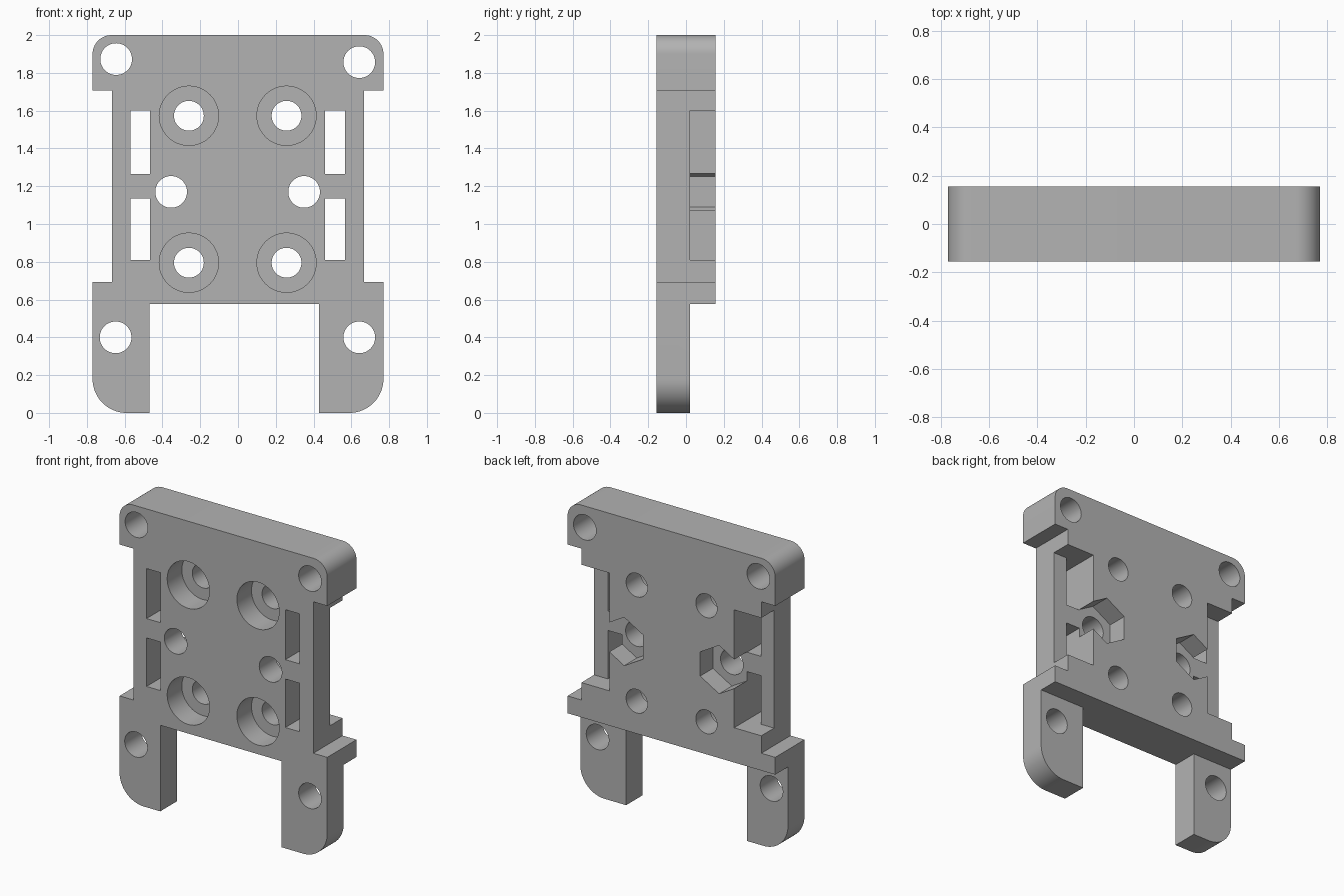
import bpy
import bmesh
from math import cos, sin, pi, radians

cube = bpy.data.objects.get("Cube")
if cube:
    bpy.data.objects.remove(cube, do_unlink=True)

FRONT, BACK, STEP, BORE = -0.155, 0.155, 0.02, 0.0
OVER = 0.1  # how far cutters reach past the surface

grey = bpy.data.materials.new("plain grey")
grey.use_nodes = True
colour = (0.45, 0.45, 0.45, 1)
grey.diffuse_color = colour
grey.node_tree.nodes["Principled BSDF"].inputs["Base Color"].default_value = colour


def prism(name, points, y0, y1):
    """Extrude an outline in x and z from y0 to y1."""
    bm = bmesh.new()
    face = bm.faces.new([bm.verts.new((x, y0, z)) for x, z in points])
    new = bmesh.ops.extrude_face_region(bm, geom=[face])["geom"]
    bmesh.ops.translate(bm, vec=(0, y1 - y0, 0),
                        verts=[v for v in new if isinstance(v, bmesh.types.BMVert)])
    bmesh.ops.recalc_face_normals(bm, faces=bm.faces)
    mesh = bpy.data.meshes.new(name)
    bm.to_mesh(mesh)
    bm.free()
    mesh.materials.append(grey)
    obj = bpy.data.objects.new(name, mesh)
    bpy.context.collection.objects.link(obj)
    return obj


def arc(x, z, r, start, end, steps):
    angles = [radians(start + (end - start) * i / steps) for i in range(steps + 1)]
    return [(x + r * cos(a), z + r * sin(a)) for a in angles]


def ring(x, z, r, sides=48, turn=0):
    return arc(x, z, r, turn, turn + 360, sides)[:-1]


def rect(x0, x1, z0, z1):
    return [(x0, z0), (x1, z0), (x1, z1), (x0, z1)]


# Plate outline: rounded shoulders, narrowed waist and two legs
W, WAIST, TOP_R, FOOT_R = 0.77, 0.667, 0.1, 0.18
outline = [(0.43, 0)]
outline += arc(W - FOOT_R, FOOT_R, FOOT_R, -90, 0, 16)
outline += [(W, 0.693), (WAIST, 0.693), (WAIST, 1.708), (W, 1.708)]
outline += arc(W - TOP_R, 2 - TOP_R, TOP_R, 0, 90, 12)
outline += arc(TOP_R - W, 2 - TOP_R, TOP_R, 90, 180, 12)
outline += [(-W, 1.708), (-WAIST, 1.708), (-WAIST, 0.693), (-W, 0.693)]
outline += arc(FOOT_R - W, FOOT_R, FOOT_R, 180, 270, 16)
outline += [(-0.468, 0), (-0.468, 0.577), (0.43, 0.577)]
plate = prism("mounting_plate", outline, FRONT, BACK)

cutters = []


def cut(points, y0=FRONT - OVER, y1=BACK + OVER):
    cutters.append(prism("cutter", points, y0, y1))


# Thinner legs
cut(rect(-1, 1, -OVER, 0.577), STEP)

# Side recesses open at the back, slots through them, and nut pockets
for inner, outer, edge, hole_x in ((-0.466, -0.57, -0.9, -0.354),
                                   (0.46, 0.566, 0.9, 0.35)):
    cut(rect(min(inner, edge), max(inner, edge), 0.81, 1.6), STEP)
    for z0, z1 in ((0.81, 1.135), (1.265, 1.6)):
        cut(rect(min(inner, outer), max(inner, outer), z0, z1))
    cut(ring(hole_x, 1.17, 0.162, 6, 30), STEP)
    cut(ring(hole_x, 1.17, 0.084))

# Corner holes
for x, z in ((-0.645, 1.873), (0.642, 1.857), (-0.648, 0.4), (0.642, 0.4)):
    cut(ring(x, z, 0.084))

# Counterbored screw holes
for x in (-0.26, 0.257):
    for z in (0.795, 1.573):
        cut(ring(x, z, 0.157), FRONT - OVER, BORE)
        cut(ring(x, z, 0.079))

# Apply every cut, then drop the cutters
bpy.ops.object.select_all(action="DESELECT")
bpy.context.view_layer.objects.active = plate
plate.select_set(True)
for cutter in cutters:
    cutter.hide_render = True
    mod = plate.modifiers.new("cut", "BOOLEAN")
    mod.operation = "DIFFERENCE"
    mod.solver = "EXACT"
    mod.object = cutter
    bpy.ops.object.modifier_apply(modifier=mod.name)
    bpy.data.objects.remove(cutter, do_unlink=True)

bpy.ops.object.shade_smooth_by_angle(angle=pi / 6)
